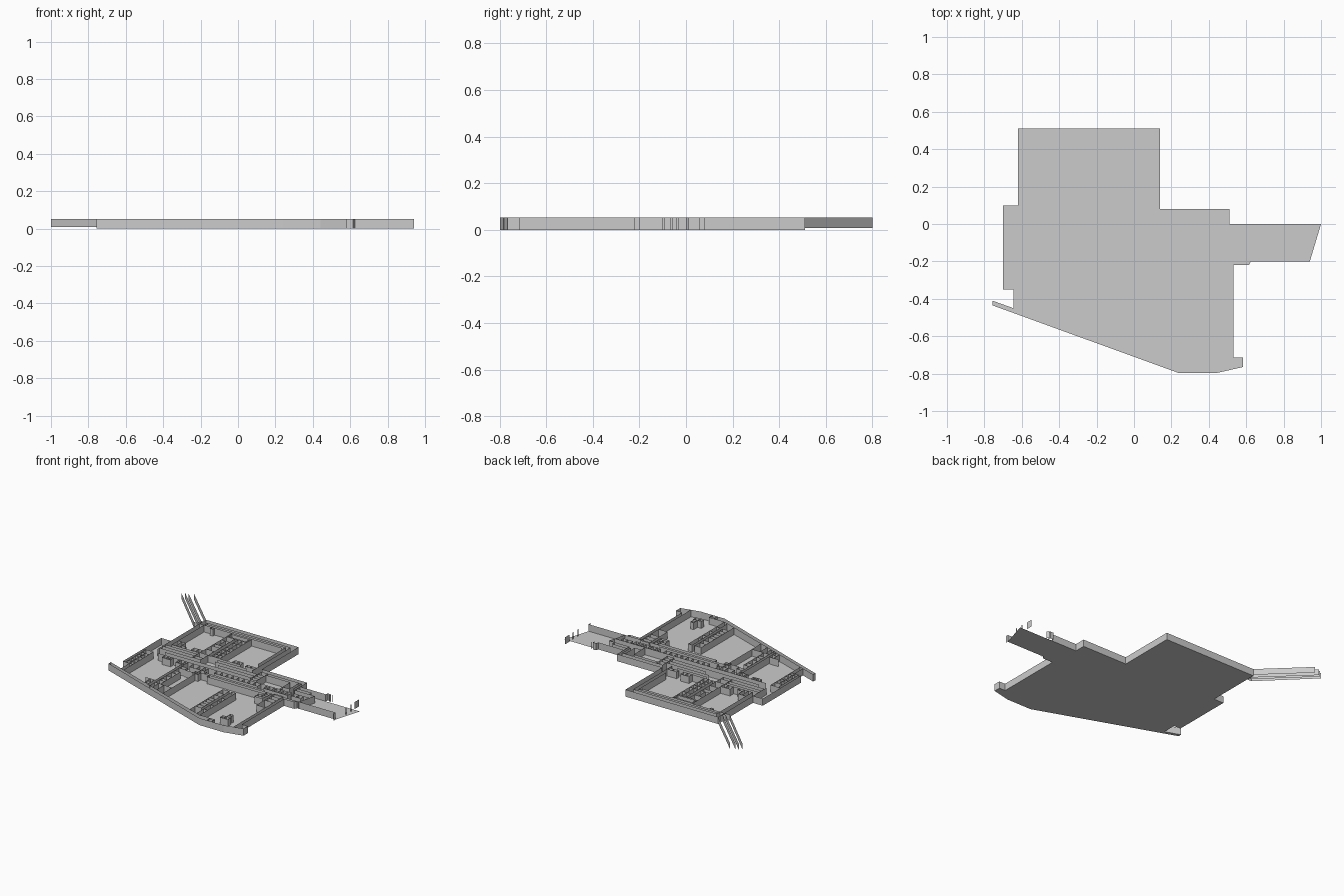
import bpy, bmesh

H = 0.052          # wall top


def finish(name, bm):
    me = bpy.data.meshes.new(name)
    bm.to_mesh(me)
    bm.free()
    bpy.context.collection.objects.link(bpy.data.objects.new(name, me))


def walls(name, paths, z0=0.0, z1=H):
    """Thin upright sheets along plan polylines."""
    bm = bmesh.new()
    for path in paths:
        lo = [bm.verts.new((x, y, z0)) for x, y in path]
        hi = [bm.verts.new((x, y, z1)) for x, y in path]
        for i in range(len(path) - 1):
            bm.faces.new((lo[i], lo[i + 1], hi[i + 1], hi[i]))
    finish(name, bm)


def h(y, x0, x1):
    return [(x0, y), (x1, y)]


def v(x, y0, y1):
    return [(x, y0), (x, y1)]


def box(x0, x1, y0, y1):
    return [(x0, y0), (x1, y0), (x1, y1), (x0, y1), (x0, y0)]


def column(x0, x1, ys):
    """Stack of rooms between two long walls."""
    return [v(x0, ys[0], ys[-1]), v(x1, ys[0], ys[-1])] + [h(y, x0, x1) for y in ys]


def row(y0, y1, xs):
    """Line of rooms side by side."""
    return [h(y0, xs[0], xs[-1]), h(y1, xs[0], xs[-1])] + [v(x, y0, y1) for x in xs]


# Floor slab, outline running from the east ramp around the building
outline = [(0.72, 0), (0.51, 0), (0.51, 0.08), (0.14, 0.08), (0.14, 0.51),
           (-0.62, 0.51), (-0.62, 0.10), (-0.70, 0.10), (-0.70, -0.35),
           (-0.645, -0.35), (-0.645, -0.45), (-0.757, -0.41), (-0.757, -0.435),
           (0.24, -0.797), (0.44, -0.797), (0.582, -0.765), (0.582, -0.715),
           (0.532, -0.715), (0.532, -0.22), (0.615, -0.22), (0.625, -0.20),
           (0.94, -0.20)]
bm = bmesh.new()
bm.faces.new([bm.verts.new((x, y, 0)) for x, y in reversed(outline + [(1.0, 0)])])
finish("floor", bm)
walls("outer_wall", [outline])

# East ramp stubs
walls("ramp_walls", [[(0.72, 0), (0.725, 0.02), (0.75, 0.02), (0.75, 0)],
                     [(0.76, 0.02), (0.77, 0)], v(0.95, 0.01, 0.06),
                     v(0.94, -0.22, -0.20), v(0.953, -0.04, -0.03),
                     v(0.953, -0.10, -0.09)])

# Diagonal walkway screens at the north-west corner
walls("walkway_screens", [[(-0.92, 0.80), (-0.62, 0.51)],
                          [(-0.96, 0.79), (-0.635, 0.475), (-0.62, 0.475)],
                          [(-0.98, 0.78), (-0.645, 0.455), (-0.62, 0.455)],
                          [(-1.0, 0.765), (-0.665, 0.435), (-0.62, 0.435)]], 0.008)

# North hall: nested perimeter corridors
walls("north_corridor", [
    [(-0.583, 0.05), (-0.583, 0.475), (0.10, 0.475), (0.10, 0.02)],
    [(-0.583, 0.455), (0.072, 0.455), (0.072, 0.13)],
    h(0.435, -0.62, 0.055), v(-0.62, 0.10, -0.06), box(-0.52, -0.497, 0.415, 0.435)])

# North hall: central room block
walls("north_rooms",
      column(-0.355, -0.285, [-0.03, 0.0, 0.06, 0.13, 0.195, 0.23, 0.31, 0.37])
      + column(-0.26, -0.19, [0.06, 0.10, 0.135, 0.185, 0.23, 0.31, 0.37])
      + [box(-0.355, -0.19, 0.37, 0.43), box(-0.345, -0.2, 0.38, 0.42),
         v(-0.32, 0.23, 0.31), v(-0.225, 0.06, 0.37)])

# Rooms along the south edge of the north hall
walls("north_edge_rooms",
      row(0.055, 0.13, [-0.583, -0.55, -0.52]) + row(0.055, 0.08, [-0.52, -0.48])
      + row(0.055, 0.10, [-0.43, -0.39, -0.355]) + row(0.055, 0.095, [-0.09, -0.055, -0.02])
      + row(0.055, 0.08, [0.02, 0.06, 0.10])
      + [h(0.055, -0.583, -0.09), h(0.03, -0.615, -0.355), h(0.03, -0.19, 0.05),
         h(0.0, -0.62, -0.35), h(0.0, -0.19, 0.16), h(-0.035, -0.62, -0.35),
         h(-0.035, -0.14, 0.16), h(-0.07, -0.55, 0.16)])

# North-east wing
walls("east_wing",
      column(0.16, 0.215, [-0.09, -0.06, -0.03, 0.0, 0.045])
      + [[(0.16, 0.045), (0.492, 0.045), (0.492, -0.06)],
         [(0.215, 0.02), (0.415, 0.02), (0.415, -0.11)],
         [(0.47, 0.045), (0.47, -0.07), (0.415, -0.07)],
         v(0.51, 0, -0.06), h(-0.035, 0.51, 0.63), v(0.63, -0.035, -0.06),
         [(0.51, -0.065), (0.677, -0.065), (0.638, -0.205)]])

# Main east-west spine and its small rooms
spine = [h(-0.11, -0.575, 0.665), h(-0.115, -0.575, 0.665)]
spine += row(-0.15, -0.115, [-0.52, -0.49, -0.47, -0.45])
spine += row(-0.16, -0.115, [-0.40, -0.385, -0.35, -0.33])
spine += row(-0.165, -0.115, [-0.285, -0.23, -0.19, -0.16])
spine += row(-0.155, -0.115, [-0.09 + 0.045 * i for i in range(9)])
spine += row(-0.16, -0.115, [0.32, 0.345, 0.38, 0.40, 0.435, 0.46, 0.49, 0.52])
spine += row(-0.15, -0.115, [0.54, 0.58, 0.62])
spine += [h(-0.20, -0.19, 0.63), [(-0.14, -0.165), (-0.14, -0.182), (0.345, -0.182)],
          [(-0.095, -0.20), (-0.095, -0.228), (0.415, -0.228)],
          h(-0.225, -0.28, -0.19)]
walls("spine_rooms", spine)

# West annex
walls("west_rooms",
      column(-0.68, -0.617, [-0.35, -0.32, -0.28, -0.23, -0.20, -0.16, -0.11])
      + [v(-0.65, -0.35, -0.16), h(-0.11, -0.70, -0.617), v(-0.645, -0.35, -0.45)])

# South perimeter corridor
walls("south_corridor", [
    [(-0.757, -0.41), (0.21, -0.755), (0.34, -0.755), (0.34, -0.797)],
    h(-0.77, 0.30, 0.34), v(0.30, -0.755, -0.797),
    v(0.508, -0.20, -0.797 + 0.015), v(-0.617, -0.35, -0.455)])

# South-west room block
walls("southwest_rooms",
      column(-0.33, -0.285, [-0.50, -0.45, -0.42, -0.37, -0.31, -0.27])
      + column(-0.39, -0.355, [-0.54, -0.51, -0.47])
      + [v(-0.35, -0.11, -0.555), v(-0.33, -0.11, -0.565), v(-0.188, -0.11, -0.61),
         h(-0.505, -0.33, -0.188), h(-0.47, -0.43, -0.39), v(-0.30, -0.505, -0.575),
         v(-0.255, -0.505, -0.59), box(-0.21, -0.165, -0.235, -0.20),
         box(-0.33, -0.28, -0.22, -0.19)])

# South-central room block
walls("south_rooms",
      column(0.107, 0.16, [-0.655, -0.62, -0.585, -0.555, -0.52, -0.49, -0.435, -0.39, -0.33])
      + column(0.18, 0.213, [-0.66, -0.58, -0.50, -0.45, -0.33])
      + [v(0.107, -0.655, -0.715), v(0.213, -0.66, -0.755), v(0.18, -0.66, -0.74)])

# South-east rooms and free-standing booths
walls("southeast_rooms",
      column(0.435, 0.508, [-0.405, -0.31, -0.27, -0.23, -0.19])
      + column(0.345, 0.41, [-0.30, -0.28, -0.25])
      + [v(0.38, -0.28, -0.20), v(0.415, -0.20, -0.30),
         box(0.345, 0.41, -0.705, -0.67), v(0.375, -0.705, -0.65),
         box(0.375, 0.402, -0.65, -0.625)])
